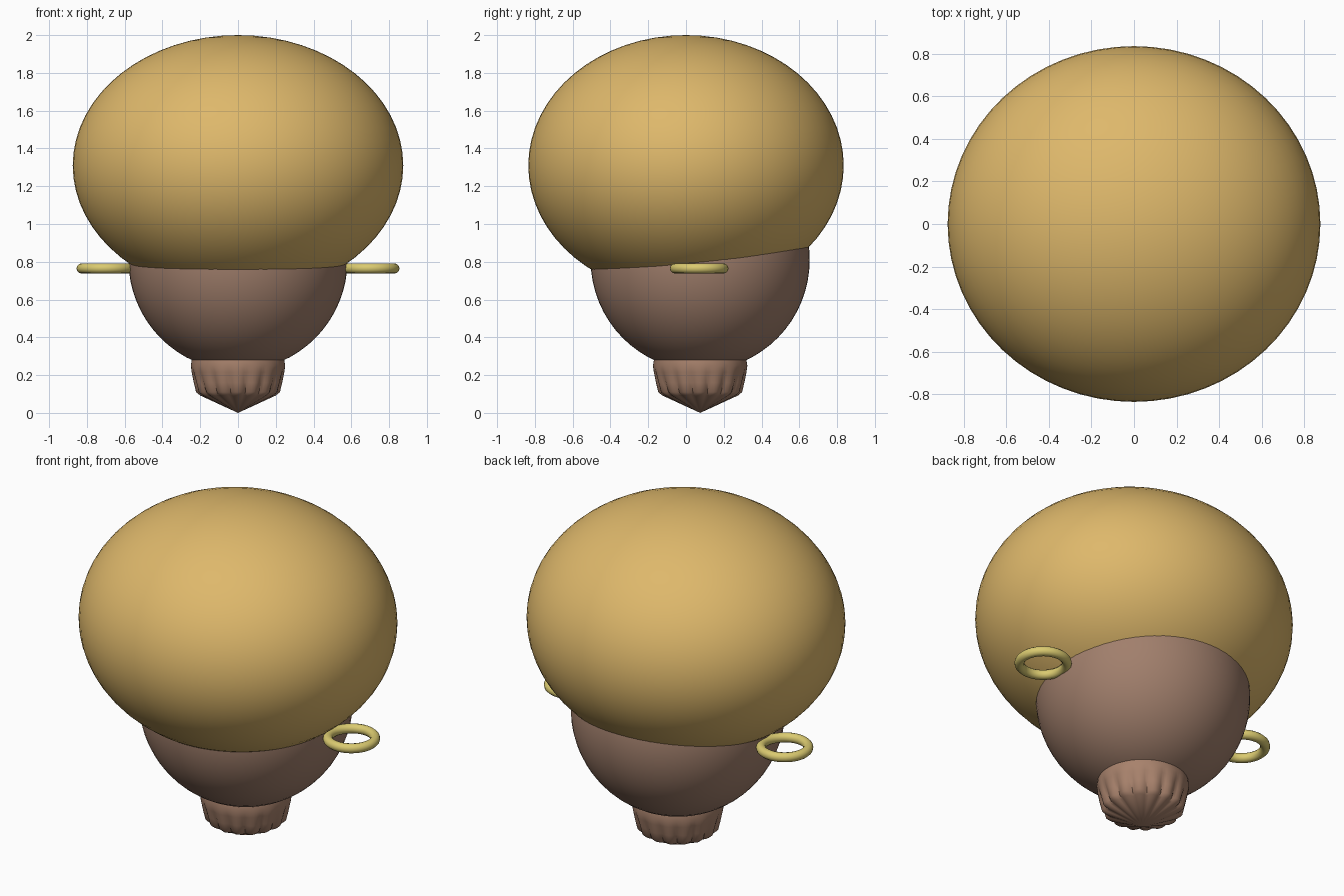
import bpy, bmesh, math

if "Cube" in bpy.data.objects:
    bpy.data.objects.remove(bpy.data.objects["Cube"])

def material(name, srgb):
    m = bpy.data.materials.new(name)
    lin = [((c / 255 + 0.055) / 1.055) ** 2.4 for c in srgb]
    m.diffuse_color = (*lin, 1)
    m.use_nodes = True
    m.node_tree.nodes["Principled BSDF"].inputs["Base Color"].default_value = m.diffuse_color
    return m

BLONDE = material("golden blonde", (222, 184, 107))
SKIN = material("brown skin", (161, 127, 108))
NECK = material("warm brown", (168, 130, 108))
GOLD = material("pale gold", (218, 202, 112))
HEAD_Y = 0.075

def finish(name, mat, angle=60):
    o = bpy.context.object
    o.name = name
    o.data.materials.append(mat)
    bpy.ops.object.shade_smooth_by_angle(angle=math.radians(angle))
    return o

def ball(name, loc, radii, mat):
    bpy.ops.mesh.primitive_uv_sphere_add(segments=64, ring_count=32, radius=1, location=loc)
    bpy.context.object.scale = radii
    bpy.ops.object.transform_apply(location=False, rotation=False, scale=True)
    return finish(name, mat)

# Rounded hair and the head tucked into it
ball("hair", (0, 0, 1.31), (0.875, 0.835, 0.69), BLONDE)
ball("head", (0, HEAD_Y, 0.81), (0.58, 0.58, 0.585), SKIN)

# Hoop earrings lying flat at either side
for side, label in ((-1, "left"), (1, "right")):
    bpy.ops.mesh.primitive_torus_add(major_segments=48, minor_segments=12, major_radius=0.128,
                                     minor_radius=0.027, location=(side * 0.70, 0.07, 0.765))
    finish(label + "_earring", GOLD)

# Fluted neck: (height, radius, flute depth) rings, closed by a pointed base
rings = [(0.28, 0.245, 0.0), (0.25, 0.25, 0.0), (0.215, 0.245, 0.006),
         (0.16, 0.234, 0.015), (0.11, 0.222, 0.022), (0.092, 0.2, 0.02)]
LOBES, N = 16, 96
bm = bmesh.new()
loops = []
for z, r, depth in rings:
    loop = []
    for i in range(N):
        a = math.tau * i / N
        rr = r - depth * (1 - abs(math.cos(LOBES * a / 2)))
        loop.append(bm.verts.new((rr * math.cos(a), rr * math.sin(a), z)))
    loops.append(loop)
tip = bm.verts.new((0, 0, 0))
bm.faces.new(loops[0])
for i in range(N):
    j = (i + 1) % N
    for up, low in zip(loops, loops[1:]):
        bm.faces.new((up[i], low[i], low[j], up[j]))
    bm.faces.new((loops[-1][i], tip, loops[-1][j]))
bmesh.ops.recalc_face_normals(bm, faces=bm.faces)
mesh = bpy.data.meshes.new("neck")
bm.to_mesh(mesh)
bm.free()
neck = bpy.data.objects.new("neck", mesh)
neck.location.y = HEAD_Y
bpy.context.collection.objects.link(neck)
bpy.ops.object.select_all(action='DESELECT')
neck.select_set(True)
bpy.context.view_layer.objects.active = neck
finish("neck", NECK, 45)
